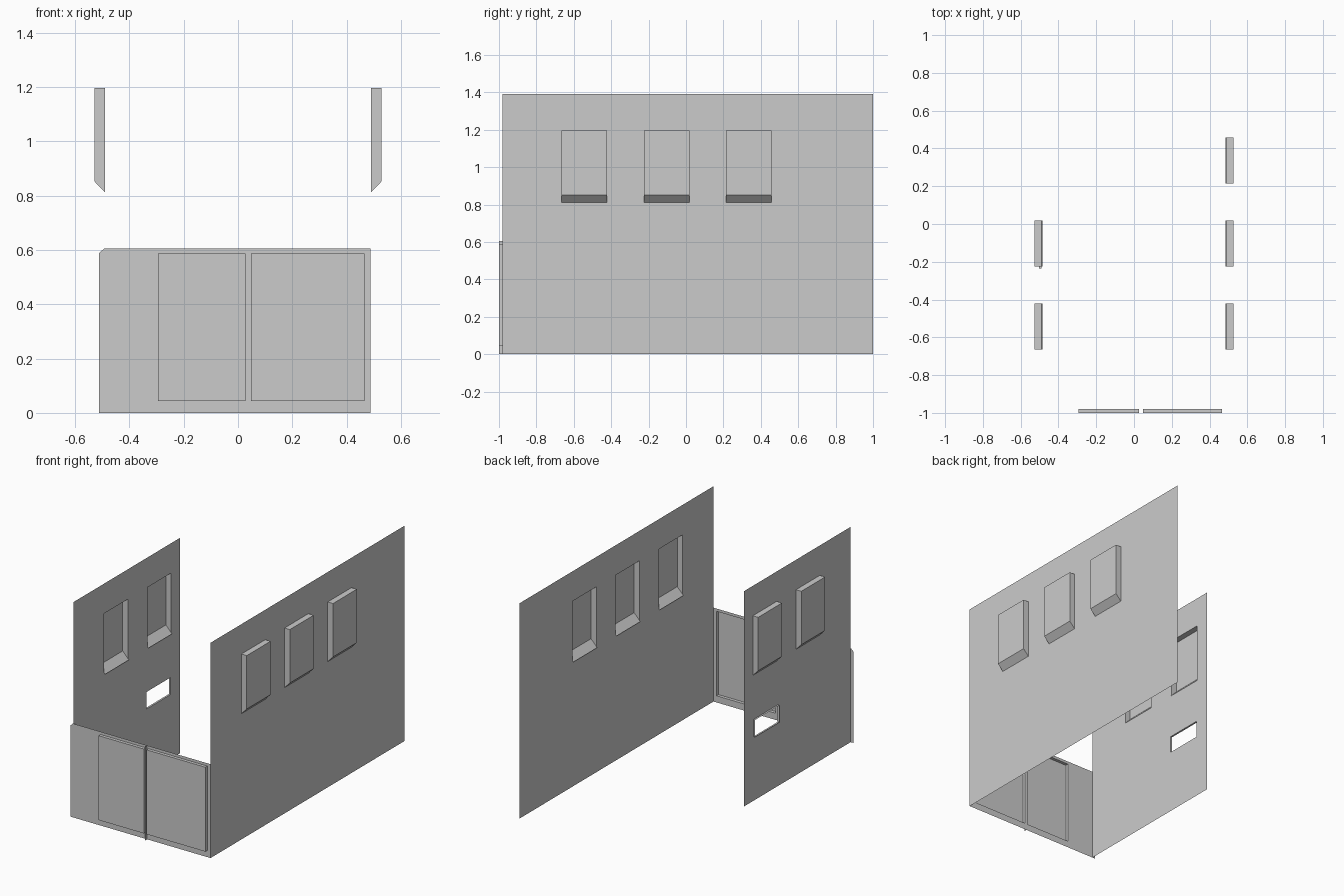
import bpy, bmesh
from mathutils import Vector

if "Cube" in bpy.data.objects:
    bpy.data.objects.remove(bpy.data.objects["Cube"])


def build_sheet(name, u_range, v_range, holes, place, outward):
    """Thin sheet with openings. A hole is (u0, u1, v0, v1, depth, capped, sill_rise, lip)."""
    bm = bmesh.new()

    def face(pts):
        bm.faces.new([bm.verts.new(place(*p)) for p in pts])

    # flat sheet, leaving out the openings
    us = sorted({*u_range, *(u for h in holes for u in h[:2])})
    vs = sorted({*v_range, *(v for h in holes for v in h[2:4])})
    for a, b in zip(us, us[1:]):
        for c, d in zip(vs, vs[1:]):
            um, vm = (a + b) / 2, (c + d) / 2
            if not any(h[0] < um < h[1] and h[2] < vm < h[3] for h in holes):
                face([(a, c, 0), (b, c, 0), (b, d, 0), (a, d, 0)])

    # pocket sides and caps pushed outward; the cells share the grid lines
    for u0, u1, v0, v1, depth, capped, rise, lip in holes:
        rim = [(u0, v0, 0), (u1, v0, 0), (u1, v1, 0), (u0, v1, 0)]
        out = [(u0, v0 + rise, depth), (u1, v0 + rise, depth), (u1, v1, depth), (u0, v1, depth)]
        for i in range(4):
            j = (i + 1) % 4
            face([rim[i], rim[j], out[j], out[i]])
        if capped:
            face(out)
    bmesh.ops.remove_doubles(bm, verts=bm.verts, dist=1e-5)
    bmesh.ops.recalc_face_normals(bm, faces=bm.faces)
    bm.faces.ensure_lookup_table()
    if bm.faces[0].normal.dot(Vector(outward)) < 0:
        bmesh.ops.reverse_faces(bm, faces=bm.faces)

    # sill lip carrying on slightly past the inside of the sheet
    for u0, u1, v0, v1, depth, capped, rise, lip in holes:
        if lip:
            drop = lip * rise / depth
            face([(u0, v0, 0), (u1, v0, 0), (u1, v0 - drop, -lip), (u0, v0 - drop, -lip)])

    mesh = bpy.data.meshes.new(name)
    bm.to_mesh(mesh)
    bm.free()
    obj = bpy.data.objects.new(name, mesh)
    bpy.context.collection.objects.link(obj)
    return obj


WALL_X, HEIGHT, FRONT = 0.49, 1.39, -0.98


def window(y):
    return (y, y + 0.243, 0.812, 1.197, 0.038, True, 0.04, 0.006)


windows = [window(y) for y in (-0.665, -0.225, 0.215)]

# long right wall with three window pockets
build_sheet("right_wall", (FRONT, 1.0), (0, HEIGHT), windows,
            lambda u, v, d: (WALL_X + d, u, v), (1, 0, 0))

# short left wall with two window pockets and a small open hatch
hatch = (-0.235, 0.012, 0.415, 0.525, 0.012, False, 0, 0)
build_sheet("left_wall", (FRONT, 0.11), (0, HEIGHT), windows[:2] + [hatch],
            lambda u, v, d: (-WALL_X - d, u, v), (-1, 0, 0))

# low front panel with two raised door leaves
doors = [(-0.295, 0.027, 0.043, 0.588, 0.02, True, 0, 0),
         (0.048, 0.467, 0.043, 0.588, 0.02, True, 0, 0)]
build_sheet("front_panel", (-0.493, 0.488), (0, 0.606), doors,
            lambda u, v, d: (u, FRONT - d, v), (0, -1, 0))


def flat(name, pts):
    mesh = bpy.data.meshes.new(name)
    mesh.from_pydata(pts, [], [range(len(pts))])
    bpy.context.collection.objects.link(bpy.data.objects.new(name, mesh))


# clipped left end of the front panel
flat("front_panel_end", [(-0.512, FRONT, 0), (-0.493, FRONT, 0),
                         (-0.493, FRONT, 0.606), (-0.512, FRONT, 0.588)])

# thin fin standing between the doors
flat("door_divider", [(0.037, -1.0, 0), (0.037, FRONT, 0),
                      (0.037, FRONT, 0.606), (0.037, -1.0, 0.606)])
